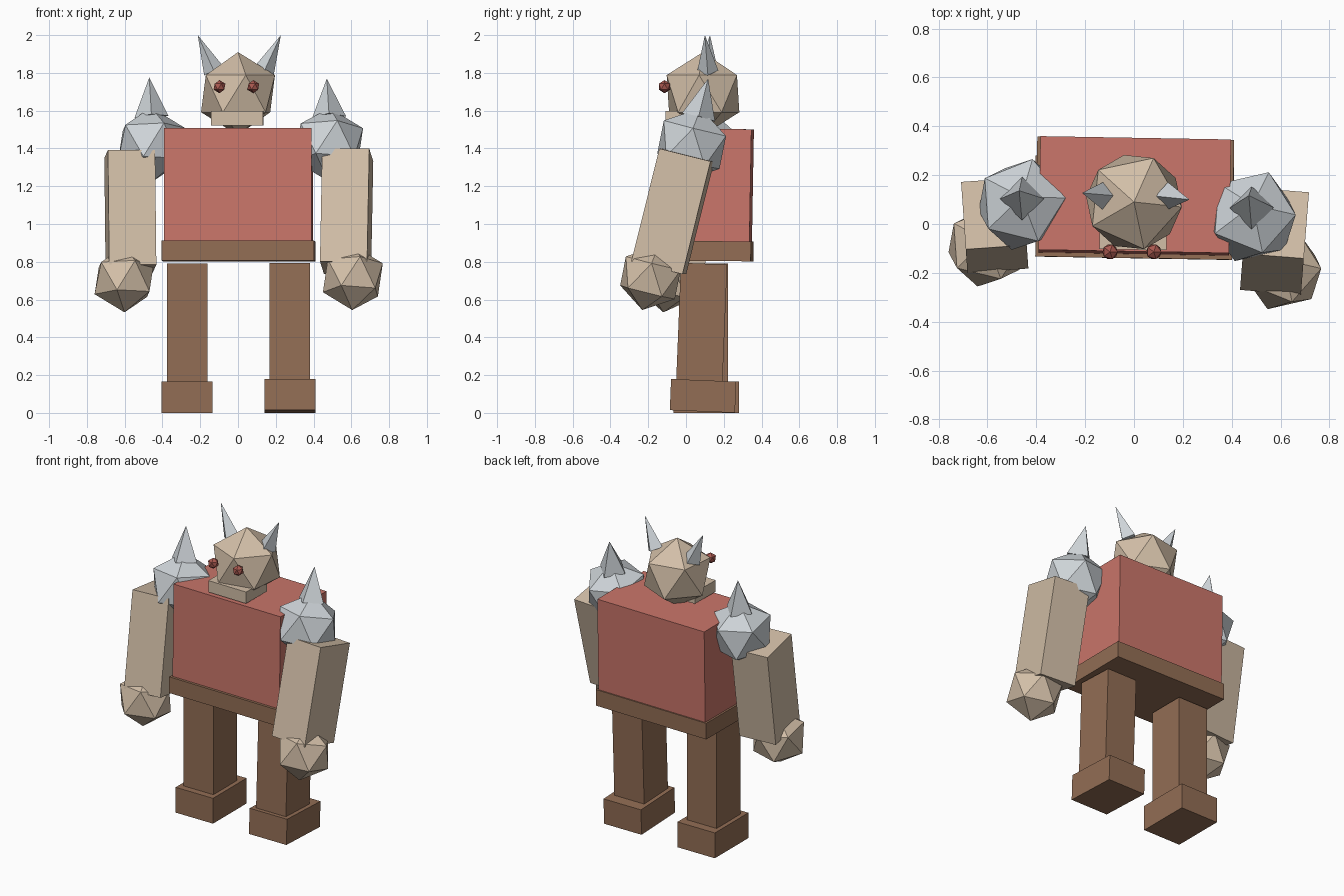
import bpy
from math import radians
from mathutils import Matrix, Vector, Euler

cube = bpy.data.objects.get("Cube")
if cube:
    bpy.data.objects.remove(cube, do_unlink=True)


def material(name, rgb):
    mat = bpy.data.materials.new(name)
    mat.use_nodes = True
    mat.diffuse_color = (*rgb, 1)
    mat.node_tree.nodes["Principled BSDF"].inputs["Base Color"].default_value = (*rgb, 1)
    return mat


SKIN = material("tan skin", (0.65, 0.52, 0.39))
RED = material("red shirt", (0.59, 0.18, 0.145))
BROWN = material("brown leather", (0.29, 0.155, 0.09))
STEEL = material("pale steel", (0.62, 0.66, 0.69))
EYE = material("dark red eye", (0.40, 0.10, 0.08))


def finish(name, mat, loc, tilt=0.0, yaw=0.0):
    ob = bpy.context.object
    ob.name = name
    ob.location = loc
    ob.rotation_euler = (radians(tilt), 0, radians(yaw))
    ob.data.materials.append(mat)
    return ob


def box(name, mat, loc, size, tilt=0.0, yaw=0.0):
    bpy.ops.mesh.primitive_cube_add(size=1)
    ob = finish(name, mat, loc, tilt, yaw)
    ob.scale = size


def ball(name, mat, loc, radius, tilt=0.0, yaw=0.0):
    bpy.ops.mesh.primitive_ico_sphere_add(subdivisions=1, radius=radius)
    finish(name, mat, loc, tilt, yaw)


def spike(name, mat, base, tip, radius):
    # four-sided pyramid running from base centre to tip
    axis = Vector(tip) - Vector(base)
    bpy.ops.mesh.primitive_cone_add(vertices=4, radius1=radius, radius2=0, depth=axis.length)
    ob = finish(name, mat, (Vector(tip) + Vector(base)) / 2)
    ob.rotation_euler = Vector((0, 0, 1)).rotation_difference(axis).to_euler()


# Torso and belt
box("torso", RED, (0.003, 0.115, 1.2), (0.78, 0.465, 0.61), -1, -1)
box("belt", BROWN, (0.003, 0.105, 0.857), (0.806, 0.49, 0.105), -0.5, -1)

# Head, jaw, eyes and horns
ball("head", SKIN, (0, 0.09, 1.69), 0.22, 0, -6)
box("jaw", SKIN, (-0.003, 0, 1.56), (0.275, 0.21, 0.075), 0, -1)
for side, x, horn_y in (("right", -0.098, 0.127), ("left", 0.081, 0.1)):
    sign = 1 if x > 0 else -1
    ball(side + "_eye", EYE, (x, -0.114, 1.727), 0.035)
    spike(side + "_horn", STEEL, (sign * 0.133 + 0.005, 0.115, 1.81),
          (sign * 0.22 + 0.007, horn_y, 2.0), 0.056)

# Arms: each swings forward by its own angle
for side, x, y, tilt, yaw in (("right", -0.57, -0.005, -9, 4), ("left", 0.575, -0.07, -14, -4.5)):
    sign = 1 if x > 0 else -1
    turn = Euler((radians(tilt), 0, 0)).to_matrix()
    arm = Vector((x, y, 1.067))
    box(side + "_arm", SKIN, arm, (0.25, 0.28, 0.615), tilt, yaw)
    hand = arm + turn @ Vector((sign * 0.033, -0.03, -0.37))
    ball(side + "_hand", SKIN, hand, 0.176, tilt, yaw)
    shoulder = Vector((sign * 0.47 + 0.012, 0.055 - sign * 0.025, 1.42))
    ball(side + "_shoulder_guard", STEEL, shoulder, 0.2, tilt, yaw)
    spike(side + "_shoulder_spike", STEEL, shoulder + turn @ Vector((0, 0, 0.15)),
          shoulder + turn @ Vector((-0.012, 0, 0.36)), 0.09)

# Legs and feet
for side, x, y, tilt, lift in (("right", -0.269, 0.1, 0, 0), ("left", 0.274, 0.083, -2.3, 0.007)):
    box(side + "_leg", BROWN, (x, y, 0.475), (0.215, 0.245, 0.63), tilt, 0)
    box(side + "_foot", BROWN, (x, y + 0.007, 0.083 + lift), (0.27, 0.345, 0.165), tilt, 0)
